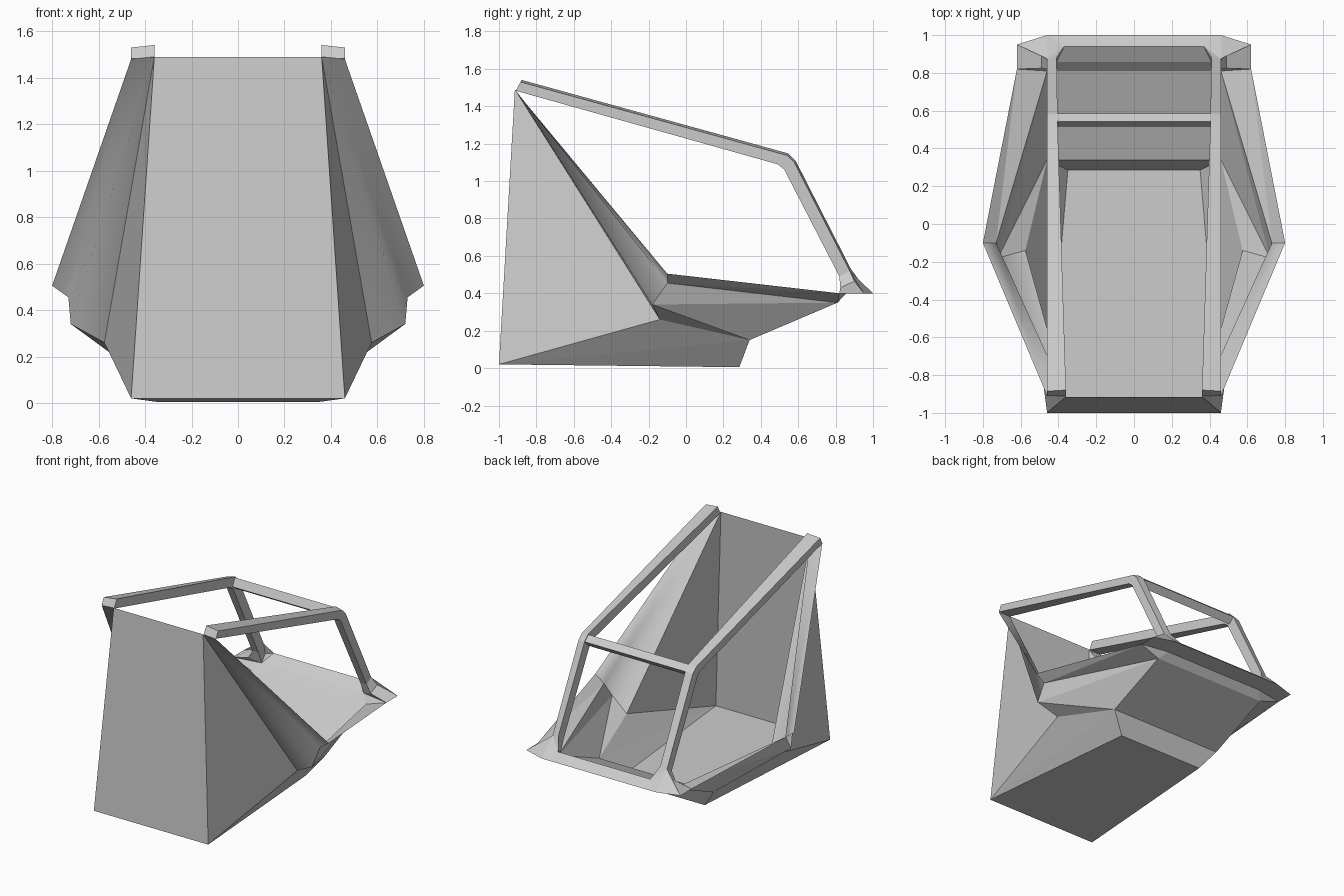
import bpy, bmesh
from mathutils import Vector

if "Cube" in bpy.data.objects:
    bpy.data.objects.remove(bpy.data.objects["Cube"])


def sheet(name, faces, mirrored=True, smooth=False):
    """Panels from corner points, optionally repeated on the -x side."""
    bm = bmesh.new()
    for f in faces:
        bm.faces.new([bm.verts.new(p) for p in f])
        if mirrored:
            bm.faces.new([bm.verts.new((-p[0], p[1], p[2])) for p in reversed(f)])
    bmesh.ops.remove_doubles(bm, verts=bm.verts, dist=0.0005)
    bmesh.ops.recalc_face_normals(bm, faces=bm.faces)
    for f in bm.faces:
        f.smooth = smooth
    me = bpy.data.meshes.new(name)
    bm.to_mesh(me)
    bm.free()
    ob = bpy.data.objects.new(name, me)
    bpy.context.collection.objects.link(ob)
    return ob


def across(p, q):
    """Quad spanning the full width between edge points p and q."""
    return [p, q, (-q[0], q[1], q[2]), (-p[0], p[1], p[2])]


def loft(rings):
    """Side faces between successive closed rings."""
    out = []
    for a, b in zip(rings, rings[1:]):
        n = len(a)
        out += [[a[i], a[(i + 1) % n], b[(i + 1) % n], b[i]] for i in range(n)]
    return out


# Key corners of the tub (right side)
back_low, back_top, back_top_out = (.46, -1, .02), (.36, -.915, 1.49), (.46, -.91, 1.48)
floor_front, step_top = (.35, .285, .005), (.46, .34, .15)
rim_out, rim_in = (.80, -.10, .505), (.73, -.10, .455)
side_mid, side_low = (.72, -.18, .34), (.575, -.14, .26)
nose_in, nose_out = (.46, .81, .35), (.62, .82, .40)
nose_back = (.41, .857, .40)

# Centre panels: back, floor, toe step, front slope, nose lip
sheet("tub_centre_panels", [
    across(back_top, back_low), across(back_low, floor_front),
    across(floor_front, step_top), across(step_top, nose_in),
    across(nose_in, nose_back)], mirrored=False)

# Side panels and outward rim
sheet("tub_side_panels", [
    [back_low, back_top, side_low],
    [back_low, side_low, step_top], [back_low, step_top, floor_front],
    [side_low, side_mid, step_top],
    [side_mid, rim_in, nose_in], [side_mid, nose_in, step_top],
    [rim_in, rim_out, nose_out], [rim_in, nose_out, nose_in],
    [nose_in, nose_out, nose_back]])

# Curved rear flanks
sheet("rear_flank", [
    [back_top, side_low, side_mid], [back_top, side_mid, rim_in],
    [back_top, rim_in, back_top_out], [back_top_out, rim_in, rim_out]], smooth=True)

# Roof rail and windscreen pillar: (inner x, lower yz, upper yz)
stations = [(.36, (-.91, 1.483), (-.885, 1.53)),
            (.405, (.49, 1.09), (.54, 1.137)),
            (.405, (.525, 1.062), (.58, 1.098)),
            (.41, (.82, .49), (.875, .52))]
rings = []
for xi, (ly, lz), (uy, uz) in stations:
    rings.append([(.46, ly, lz), (.46, uy, uz), (xi, uy + .006, uz + .011), (xi, ly, lz)])
sheet("roof_rail", loft(rings) + [rings[0]])

# Flared pillar foot
o_low, o_up, i_up, i_low = rings[-1]
m1, m2 = (.49, .825, .43), (.49, .90, .465)
e1, e2, e3 = nose_out, (.62, .95, .40), (.46, 1.0, .40)
bar_top, bar_side = (.37, .94, .45), (.41, .90, .45)
sheet("pillar_foot", [
    [o_low, o_up, m2, m1], [m1, m2, e2, e1], [o_up, e3, e2], [o_up, e2, m2],
    [o_up, i_up, bar_top], [o_up, bar_top, e3], [i_up, bar_side, bar_top],
    [i_up, i_low, bar_side], [i_low, nose_back, bar_side],
    [bar_side, nose_back, bar_top],
    [i_low, o_low, m1, nose_back], [m1, e1, nose_back],
    [nose_back, e1, e2, e3]])

# Nose bar between the feet
sheet("nose_bar", [
    across(nose_back, bar_top), across(bar_top, e3), across(e3, nose_back)],
    mirrored=False)

# Roof cross bar
section = [(.515, 1.085), (.543, 1.142), (.585, 1.105), (.545, 1.062)]
ring = [(.41, y, z) for y, z in section]
sheet("roof_cross_bar", [across(ring[i], ring[(i + 1) % 4]) for i in range(4)],
      mirrored=False)
